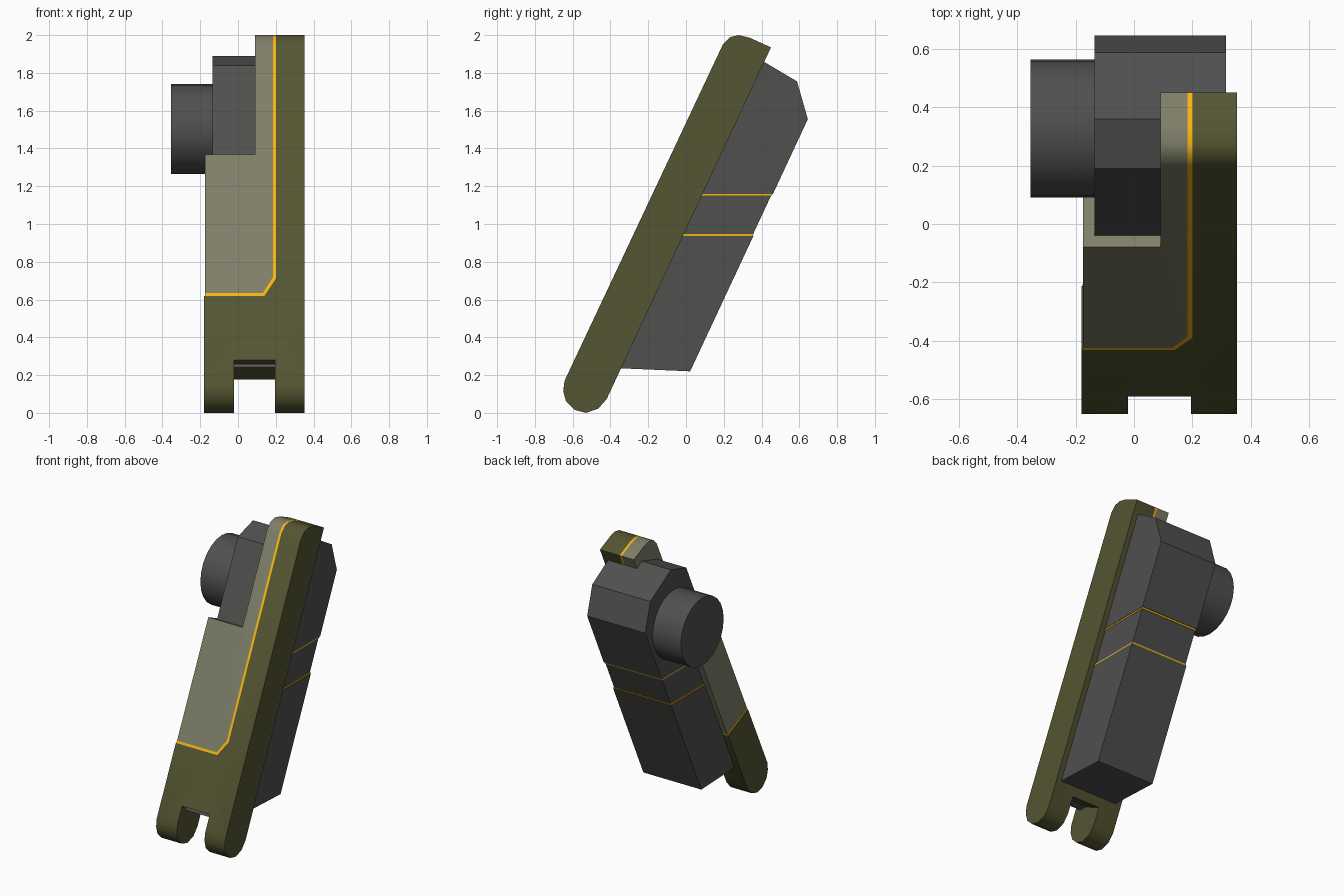
import bpy, bmesh, math
from mathutils import Matrix, Vector

if "Cube" in bpy.data.objects:
    bpy.data.objects.remove(bpy.data.objects["Cube"])

TILT = Matrix.Rotation(math.radians(-25), 4, 'X')


def material(name, rgb):
    m = bpy.data.materials.new(name)
    m.diffuse_color = (*rgb, 1)
    m.use_nodes = True
    m.node_tree.nodes["Principled BSDF"].inputs["Base Color"].default_value = m.diffuse_color
    return m


OLIVE = material("olive", (0.09, 0.09, 0.032))
TAN = material("tan", (0.21, 0.21, 0.14))
DARK = material("dark_grey", (0.08, 0.08, 0.078))
YELLOW = material("yellow", (0.95, 0.46, 0.005))


def solid(name, points, push, mat):
    """Prism: planar outline pushed along a vector."""
    bm = bmesh.new()
    face = bm.faces.new([bm.verts.new(p) for p in points])
    ext = bmesh.ops.extrude_face_region(bm, geom=[face])
    moved = [v for v in ext["geom"] if isinstance(v, bmesh.types.BMVert)]
    bmesh.ops.translate(bm, verts=moved, vec=push)
    bmesh.ops.recalc_face_normals(bm, faces=bm.faces)
    me = bpy.data.meshes.new(name)
    bm.to_mesh(me)
    bm.free()
    ob = bpy.data.objects.new(name, me)
    bpy.context.collection.objects.link(ob)
    me.materials.append(mat)
    return ob


def side_prism(name, yz, x0, x1, mat):
    return solid(name, [(x0, y, z) for y, z in yz], Vector((x1 - x0, 0, 0)), mat)


def smooth(ob, deg=38):
    bpy.ops.object.select_all(action='DESELECT')
    ob.select_set(True)
    bpy.context.view_layer.objects.active = ob
    bpy.ops.object.shade_smooth_by_angle(angle=math.radians(deg))


# Side profile of the tilted, round-ended plate (y, z)
PLATE = [(-0.643, 0.17), (-0.65, 0.115), (-0.635, 0.06), (-0.59, 0.016), (-0.53, 0.0),
         (-0.465, 0.022), (-0.42, 0.073), (0.45, 1.935), (0.34, 1.985), (0.28, 2.0),
         (0.235, 1.99), (0.195, 1.95)]


def plate_part(name, xz, mat):
    """Front outline cut through the plate, square to its tilted face."""
    ob = side_prism(name, PLATE, -0.5, 0.5, mat)
    pts = [TILT @ Vector((x, -1.0, 1.1033 * z - 0.305)) for x, z in xz]
    cut = solid(name + "_cutter", pts, TILT @ Vector((0, 1, 0)), mat)
    mod = ob.modifiers.new("outline", 'BOOLEAN')
    mod.operation, mod.solver, mod.object = 'INTERSECT', 'EXACT', cut
    bpy.context.view_layer.objects.active = ob
    bpy.ops.object.modifier_apply(modifier=mod.name)
    bpy.data.objects.remove(cut)
    smooth(ob)


# Front plate: forked olive frame, yellow seam, tan panel
plate_part("forked_frame", [(-0.18, -0.3), (-0.02, -0.3), (-0.02, 0.28), (0.195, 0.28),
                            (0.195, -0.3), (0.352, -0.3), (0.352, 2.3), (0.2, 2.3),
                            (0.2, 0.71), (0.14, 0.62), (-0.18, 0.62)], OLIVE)
plate_part("yellow_seam", [(-0.176, 0.62), (0.14, 0.62), (0.2, 0.71), (0.2, 2.3),
                           (0.184, 2.3), (0.184, 0.717), (0.132, 0.635), (-0.176, 0.635)], YELLOW)
plate_part("front_panel", [(-0.175, 0.635), (0.132, 0.635), (0.184, 0.717), (0.184, 2.3),
                           (0.09, 2.3), (0.09, 1.37), (-0.175, 1.37)], TAN)


def back_y(z):
    return 0.645 + (z - 1.555) * 0.466


def front_y(z):
    return 0.19 + (z - 1.84) * 0.466


# Rear housing: faceted head, then stacked sections with seams
side_prism("housing_head", [(front_y(1.16), 1.16), (0.19, 1.84), (0.36, 1.89), (0.588, 1.755),
                            (0.645, 1.555), (back_y(1.16), 1.16)], -0.135, 0.315, DARK)
for name, z0, z1, inset, mat in [("upper_seam", 1.15, 1.16, 0.003, YELLOW),
                                 ("housing_middle", 0.947, 1.15, 0.006, DARK),
                                 ("lower_seam", 0.937, 0.947, 0.003, YELLOW)]:
    side_prism(name, [(front_y(z0), z0), (front_y(z1), z1), (back_y(z1) - inset, z1),
                      (back_y(z0) - inset, z0)], -0.135 + inset, 0.315 - inset, mat)
side_prism("housing_lower", [(front_y(0.24), 0.24), (front_y(0.937), 0.937),
                             (back_y(0.937), 0.937), (0.022, 0.22), (-0.345, 0.236)],
           -0.135, 0.315, DARK)

# Round hub on the left side of the head
bpy.ops.mesh.primitive_cylinder_add(vertices=24, radius=0.237, depth=0.24,
                                    location=(-0.235, 0.327, 1.503),
                                    rotation=(0, math.pi / 2, 0))
hub = bpy.context.object
hub.name = "side_hub"
hub.data.materials.append(DARK)
smooth(hub)
